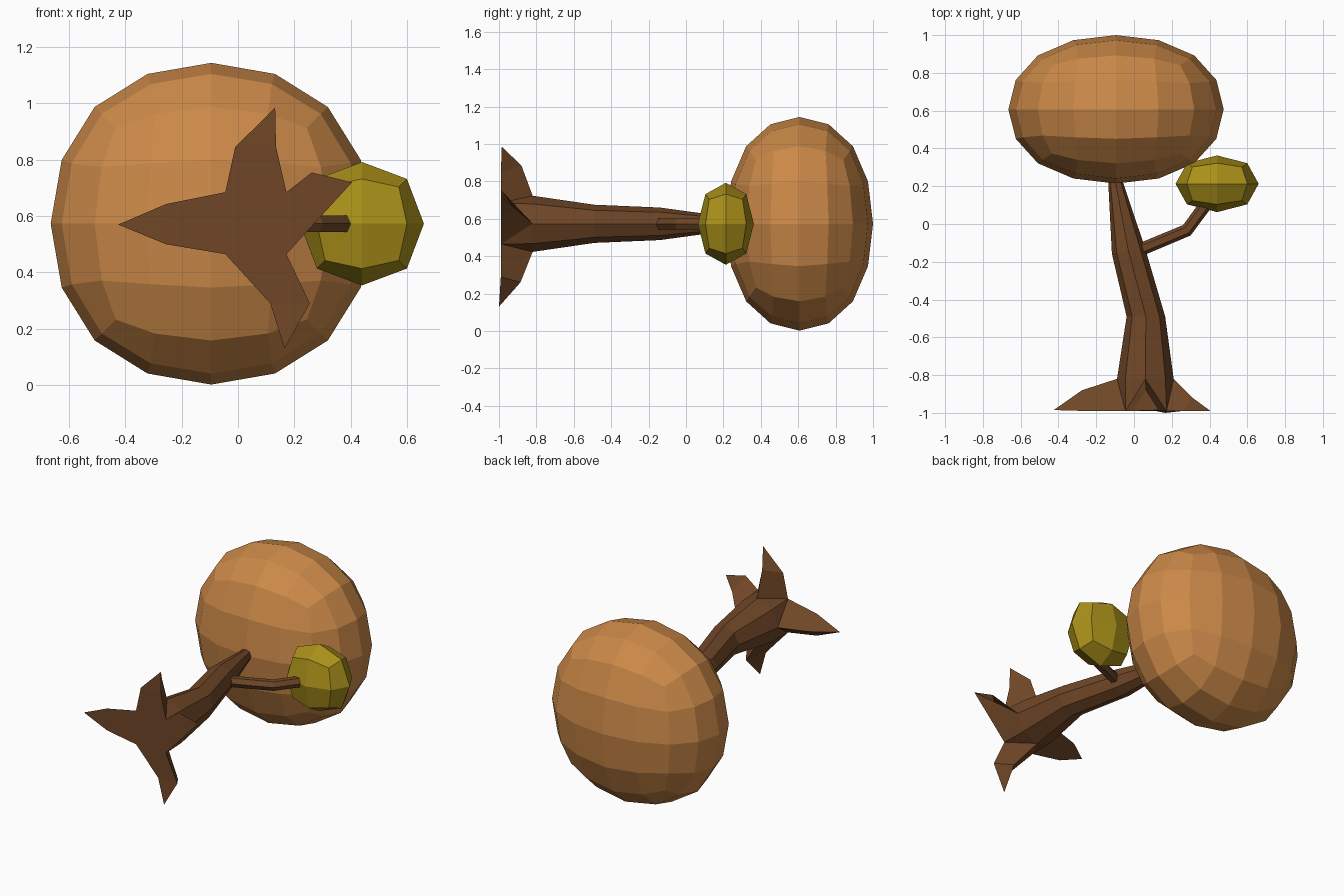
import bpy, bmesh
from math import sin, cos, pi
from mathutils import Vector

if "Cube" in bpy.data.objects:
    bpy.data.objects.remove(bpy.data.objects["Cube"])


def material(name, rgb):
    m = bpy.data.materials.new(name)
    m.diffuse_color = (*rgb, 1)
    m.use_nodes = True
    m.node_tree.nodes["Principled BSDF"].inputs["Base Color"].default_value = m.diffuse_color
    return m


BARK = material("bark", (0.16, 0.062, 0.02))
ORANGE = material("orange_leaves", (0.60, 0.25, 0.065))
YELLOW = material("yellow_leaves", (0.40, 0.28, 0.01))


def finish(bm, name, mat):
    bmesh.ops.recalc_face_normals(bm, faces=bm.faces)
    me = bpy.data.meshes.new(name)
    bm.to_mesh(me)
    bm.free()
    ob = bpy.data.objects.new(name, me)
    bpy.context.collection.objects.link(ob)
    me.materials.append(mat)
    return ob


def foliage(name, centre, radii, levels, mat):
    # subdivided cube; its face centres settle at 0.8395 of the half size
    bm = bmesh.new()
    bmesh.ops.create_cube(bm, size=2)
    for v in bm.verts:
        v.co = [v.co[i] * radii[i] / 0.8395 for i in range(3)]
    ob = finish(bm, name, mat)
    ob.location = centre
    sub = ob.modifiers.new("round", 'SUBSURF')
    sub.levels = sub.render_levels = levels


def bridge(bm, a, b):
    n = len(a)
    for i in range(n):
        bm.faces.new((a[i], a[(i + 1) % n], b[(i + 1) % n], b[i]))


Z = 0.573

# Foliage
foliage("main_foliage", (-0.095, 0.607, Z), (0.57, 0.393, 0.571), 2, ORANGE)
foliage("small_foliage", (0.44, 0.213, Z), (0.22, 0.15, 0.219), 1, YELLOW)

# Trunk: octagonal rings (centre x, y, radius, y slope across x)
bm = bmesh.new()
rings = []
for x, y, r, slope in [(0.06, -0.82, 0.15, 0), (0.063, -0.49, 0.102, 0),
                       (-0.03, -0.14, 0.087, 0.2), (-0.098, 0.22, 0.038, 0.15),
                       (-0.11, 0.30, 0.03, 0.15)]:
    rings.append([bm.verts.new((x + r * cos(k * pi / 4),
                                y + slope * r * cos(k * pi / 4),
                                Z + r * sin(k * pi / 4))) for k in range(8)])
for a, b in zip(rings, rings[1:]):
    bridge(bm, a, b)
bm.faces.new(rings[-1])

# Roots: each grows from the ridge vertex between two base corners
FLOOR = -0.99
base = [bm.verts.new((x, FLOOR, z)) for x, z in
        [(0.172, 0.685), (-0.045, 0.685), (-0.045, 0.465), (0.172, 0.465)]]
bm.faces.new(base)
# (first side, second side, ridge xyz, tip xyz), counter-clockwise from +x
roots = [
    ((0.295, 0.60), (0.262, 0.755), (0.31, -0.92, 0.66), (0.405, -0.99, 0.72)),
    ((0.135, 0.845), (-0.01, 0.845), (0.065, -0.88, 0.885), (0.132, -0.985, 0.985)),
    ((-0.255, 0.643), (-0.255, 0.50), (-0.275, -0.88, 0.573), (-0.425, -0.985, 0.57)),
    ((0.115, 0.29), (0.255, 0.29), (0.185, -0.885, 0.26), (0.165, -1.0, 0.13)),
]
low = rings[0]
for k, (s1, s2, ridge, tip) in enumerate(roots):
    b1, b2 = base[k - 1], base[k]
    m1, m2 = (bm.verts.new((s[0], FLOOR, s[1])) for s in (s1, s2))
    rv, tv, top = bm.verts.new(ridge), bm.verts.new(tip), low[2 * k]
    bm.faces.new((low[2 * k - 1], top, b1))
    bm.faces.new((top, low[2 * k + 1], b2))
    bm.faces.new((b1, top, rv, m1))
    bm.faces.new((top, b2, m2, rv))
    bm.faces.new((m1, rv, tv))
    bm.faces.new((rv, m2, tv))
    bm.faces.new((b1, m1, m2, b2))
    bm.faces.new((m1, tv, m2))
finish(bm, "trunk_and_roots", BARK)

# Side branch: hexagonal tube along a bent path
bm = bmesh.new()
path = [Vector(p) for p in [(0.0, -0.15, Z), (0.28, -0.033, Z), (0.40, 0.13, Z)]]
loops = []
for i, p in enumerate(path):
    d = (path[min(i + 1, 2)] - path[max(i - 1, 0)]).normalized()
    side = Vector((d.y, -d.x, 0))
    loops.append([bm.verts.new(p + (side * cos(k * pi / 3) + Vector((0, 0, sin(k * pi / 3)))) * 0.034)
                  for k in range(6)])
for a, b in zip(loops, loops[1:]):
    bridge(bm, a, b)
bm.faces.new(loops[0])
bm.faces.new(loops[-1])
finish(bm, "side_branch", BARK)
